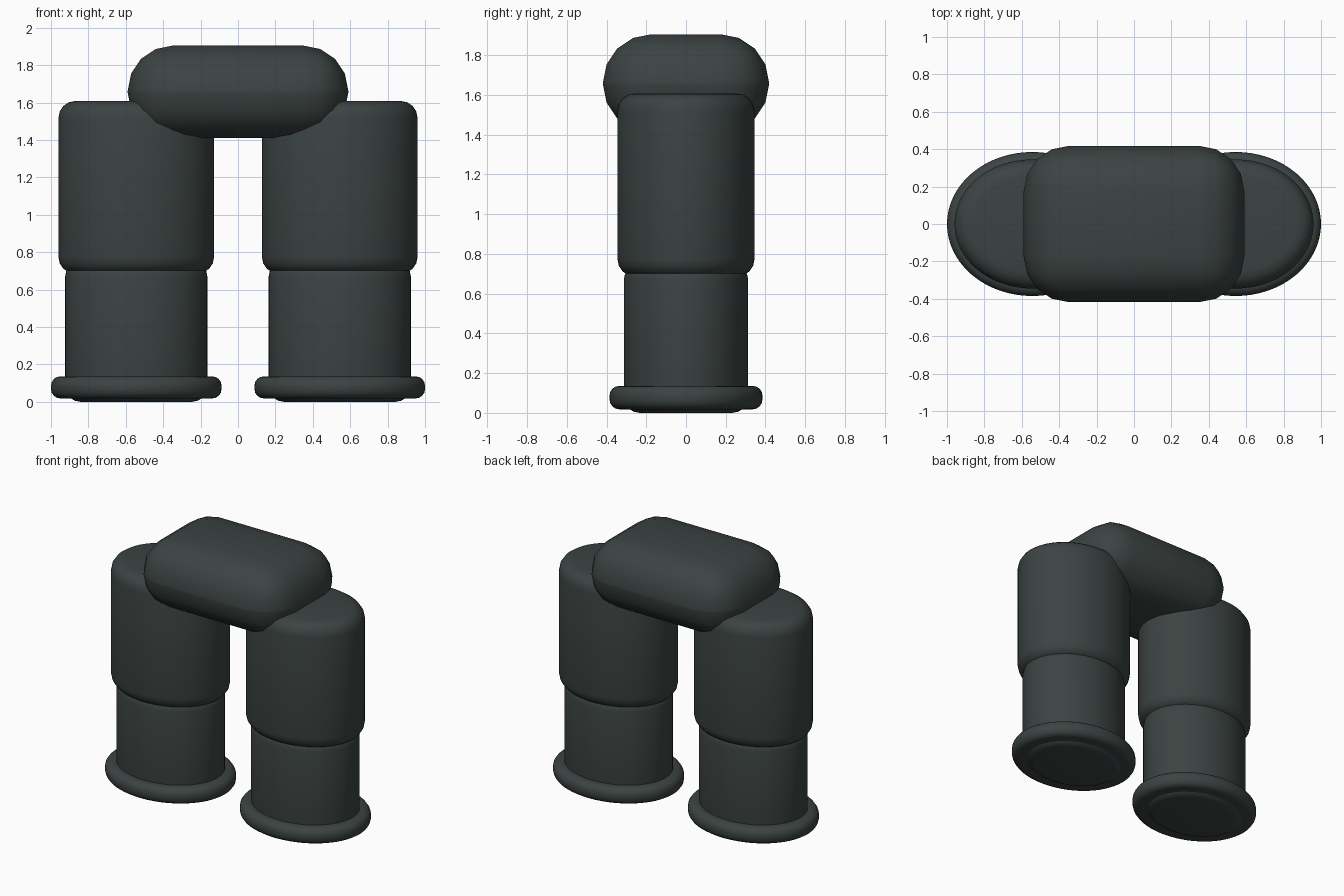
import bpy, bmesh, math

if "Cube" in bpy.data.objects:
    bpy.data.objects.remove(bpy.data.objects["Cube"])

mat = bpy.data.materials.new("dark_slate")
mat.diffuse_color = (0.044, 0.056, 0.054, 1)
mat.use_nodes = True
mat.node_tree.nodes["Principled BSDF"].inputs["Base Color"].default_value = mat.diffuse_color


def finish(bm, name):
    mesh = bpy.data.meshes.new(name)
    bmesh.ops.recalc_face_normals(bm, faces=bm.faces)
    bm.to_mesh(mesh)
    bm.free()
    mesh.materials.append(mat)
    obj = bpy.data.objects.new(name, mesh)
    bpy.context.collection.objects.link(obj)
    bpy.ops.object.select_all(action='DESELECT')
    obj.select_set(True)
    bpy.context.view_layer.objects.active = obj
    bpy.ops.object.shade_smooth_by_angle(angle=math.radians(40))
    return obj


def rounded_oval(name, x, rx, ry, z0, z1, bevel, sides=64, steps=4):
    """Upright elliptical cylinder with rounded rims."""
    profile = []
    for end in (0, 1):
        for i in range(steps + 1):
            a = math.pi / 2 * i / steps
            s, c = math.sin(a), math.cos(a)
            if end == 0:
                profile.append((bevel * (1 - s), z0 + bevel * (1 - c)))
            else:
                profile.append((bevel * (1 - c), z1 - bevel * (1 - s)))
    bm = bmesh.new()
    rings = []
    for inset, z in profile:
        rings.append([bm.verts.new((x + (rx - inset) * math.cos(2 * math.pi * k / sides),
                                    (ry - inset) * math.sin(2 * math.pi * k / sides), z))
                      for k in range(sides)])
    for a, b in zip(rings, rings[1:]):
        for k in range(sides):
            n = (k + 1) % sides
            bm.faces.new((a[k], a[n], b[n], b[k]))
    bm.faces.new(rings[0][::-1])
    bm.faces.new(rings[-1])
    return finish(bm, name)


# Legs: thigh, shin and foot rim on each side
for side, x in (("left", 0.544), ("right", -0.544)):
    rounded_oval(side + "_thigh", x, 0.416, 0.345, 0.685, 1.608, 0.09)
    rounded_oval(side + "_shin", x, 0.380, 0.313, 0.0, 0.75, 0.08)
    rounded_oval(side + "_foot_rim", x, 0.456, 0.385, 0.018, 0.136, 0.05)

# Hips: block with fully rounded edges
bm = bmesh.new()
bmesh.ops.create_cube(bm, size=1)
bmesh.ops.scale(bm, vec=(1.18, 0.836, 0.495), verts=bm.verts)
bmesh.ops.translate(bm, vec=(0, 0, 1.6575), verts=bm.verts)
bmesh.ops.bevel(bm, geom=bm.edges[:], offset=0.244, segments=4, profile=0.5, affect='EDGES')
finish(bm, "hips")
